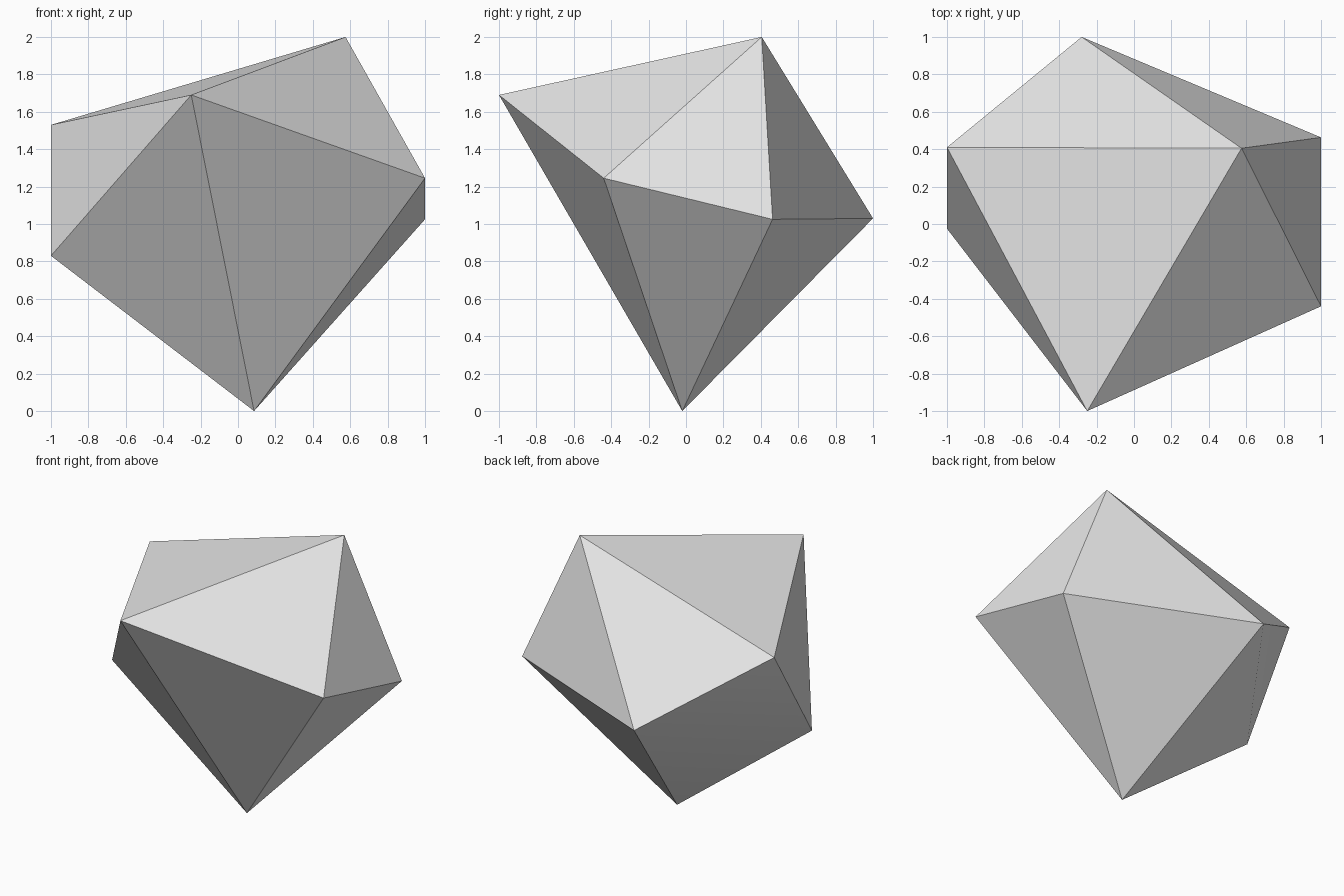
import bpy
import bmesh

cube = bpy.data.objects.get("Cube")
if cube:
    bpy.data.objects.remove(cube, do_unlink=True)

# Plain grey stone colour
GREY = (0.8, 0.8, 0.8, 1.0)
stone = bpy.data.materials.new("stone_grey")
stone.use_nodes = True
stone.diffuse_color = GREY
stone.node_tree.nodes["Principled BSDF"].inputs["Base Color"].default_value = GREY

# Corners of the faceted rock
corners = {
    "peak": (0.575, 0.405, 2.0),
    "front_top": (-0.25, -1.0, 1.69),
    "left_front": (1.0, -0.44, 1.245),
    "left_back": (1.0, 0.463, 1.025),
    "back": (-0.28, 1.0, 1.03),
    "right_top": (-1.0, 0.41, 1.53),
    "right_low": (-1.0, -0.025, 0.83),
    "foot": (0.086, -0.02, 0.0),
}

# Wrap the corners in a convex shell
bm = bmesh.new()
for point in corners.values():
    bm.verts.new(point)
bmesh.ops.convex_hull(bm, input=bm.verts[:])
bmesh.ops.recalc_face_normals(bm, faces=bm.faces[:])

mesh = bpy.data.meshes.new("rock")
bm.to_mesh(mesh)
bm.free()
mesh.materials.append(stone)
rock = bpy.data.objects.new("rock", mesh)
bpy.context.collection.objects.link(rock)

# Keep crisp facets, blending only the shallow crease on the right side
bpy.ops.object.select_all(action="DESELECT")
rock.select_set(True)
bpy.context.view_layer.objects.active = rock
bpy.ops.object.shade_smooth_by_angle(angle=0.5236)
